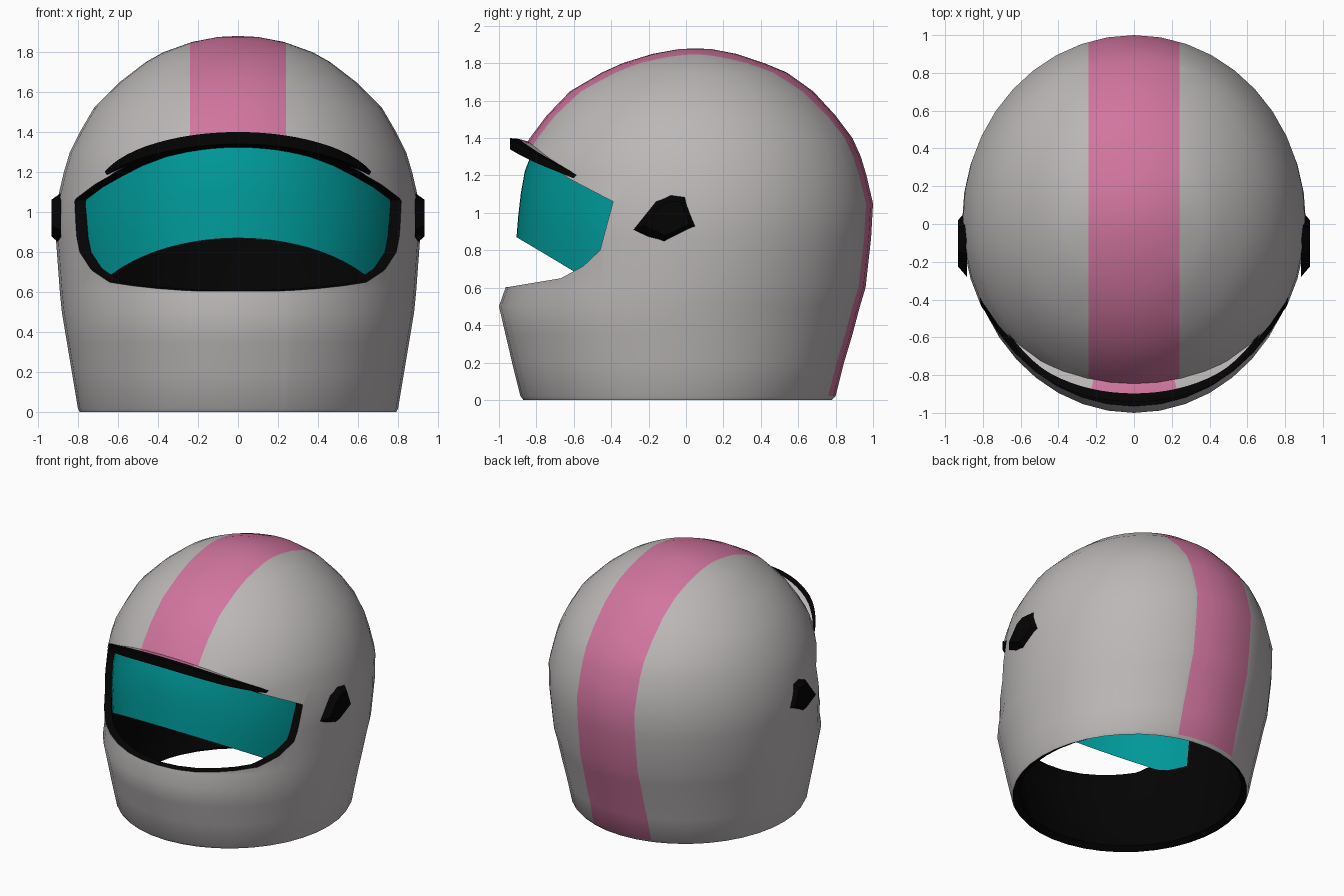
import bpy, bmesh, math

if "Cube" in bpy.data.objects:
    bpy.data.objects.remove(bpy.data.objects["Cube"])


def material(name, rgb):
    m = bpy.data.materials.new(name)
    m.diffuse_color = (*rgb, 1)
    m.use_nodes = True
    m.node_tree.nodes["Principled BSDF"].inputs["Base Color"].default_value = m.diffuse_color
    return m


GREY = material("shell grey", (0.50, 0.475, 0.475))
PINK = material("stripe pink", (0.64, 0.18, 0.345))
BLACK = material("trim black", (0.001, 0.001, 0.001))
TEAL = material("visor teal", (0.0, 0.31, 0.31))

# Shell sections: height, half width, front y, back y
RINGS = [
    (0.00, .79, -.87, .78), (0.02, .80, -.885, .80), (0.20, .83, -.93, .845),
    (0.35, .855, -.965, .89), (0.50, .88, -1.0, .93), (0.60, .89, -.965, .96),
    (0.87, .91, -.965, .99), (1.05, .905, -.95, 1.0), (1.20, .87, -.925, .965),
    (1.30, .84, -.895, .935), (1.40, .79, -.835, .89), (1.52, .72, -.745, .80),
    (1.65, .59, -.62, .68), (1.75, .46, -.45, .54), (1.80, .37, -.34, .42),
    (1.85, .23, -.18, .27), (1.875, .10, -.04, .14)]


def surface(phi, z, scale=1.0):
    """Point on the shell at angle phi from the front (towards +x) and height z."""
    for a, b in zip(RINGS, RINGS[1:]):
        if a[0] <= z <= b[0]:
            t = (z - a[0]) / (b[0] - a[0])
            w, f, k = (a[i] + (b[i] - a[i]) * t for i in (1, 2, 3))
            break
    yc, r = (f + k) / 2, (k - f) / 2
    return (w * scale * math.sin(phi), yc - r * scale * math.cos(phi), z)


def finish(name, bm, mats):
    me = bpy.data.meshes.new(name)
    bm.to_mesh(me)
    bm.free()
    for m in mats:
        me.materials.append(m)
    ob = bpy.data.objects.new(name, me)
    bpy.context.collection.objects.link(ob)
    return ob


def activate(ob):
    bpy.ops.object.select_all(action='DESELECT')
    ob.select_set(True)
    bpy.context.view_layer.objects.active = ob


def smooth(ob, angle=40):
    activate(ob)
    bpy.ops.object.shade_smooth_by_angle(angle=math.radians(angle))


def prism(bm, yz, x0, x1, shrink=1.0):
    """Extrude a side-view outline from x0 to x1."""
    cy = sum(p[0] for p in yz) / len(yz)
    cz = sum(p[1] for p in yz) / len(yz)
    a = [bm.verts.new((x0, y, z)) for y, z in yz]
    b = [bm.verts.new((x1, cy + (y - cy) * shrink, cz + (z - cz) * shrink)) for y, z in yz]
    n = len(yz)
    bm.faces.new(a)
    bm.faces.new(b[::-1])
    for i in range(n):
        bm.faces.new((a[i], b[i], b[(i + 1) % n], a[(i + 1) % n]))
    bmesh.ops.recalc_face_normals(bm, faces=bm.faces[:])


# Shell: lofted rings closed at the crown
N = 40
bm = bmesh.new()
rows = [[bm.verts.new(surface(2 * math.pi * i / N, r[0])) for i in range(N)] for r in RINGS]
for lo, hi in zip(rows, rows[1:]):
    for i in range(N):
        j = (i + 1) % N
        bm.faces.new((lo[i], lo[j], hi[j], hi[i]))
apex = bm.verts.new((0, 0.05, 1.88))
for i in range(N):
    bm.faces.new((rows[-1][i], rows[-1][(i + 1) % N], apex))

# Stripe: cut along the shell, then coloured by position
STRIPE = 0.24
for s in (-1, 1):
    bmesh.ops.bisect_plane(bm, geom=bm.verts[:] + bm.edges[:] + bm.faces[:], dist=1e-5,
                           plane_co=(s * STRIPE, 0, 0), plane_no=(1, 0, 0))
for f in bm.faces:
    c = f.calc_center_median()
    f.material_index = int(abs(c.x) < STRIPE and (c.y > 0 or c.z > 1.2) and c.z > 0.03)
shell = finish("helmet_shell", bm, [GREY, PINK, BLACK])

# Face opening cutter
bm = bmesh.new()
prism(bm, [(-1.3, .60), (-.94, .605), (-.67, .65), (-.55, .715), (-.46, .80), (-.39, 1.06),
           (-.62, 1.18), (-.84, 1.335), (-1.3, 1.38)], -1.3, 1.3)
for f in bm.faces:
    f.material_index = 2
cutter = finish("opening_cutter", bm, [GREY, PINK, BLACK])
cutter.hide_render = True

# Black lining and rim come from the shell thickness
sol = shell.modifiers.new("lining", 'SOLIDIFY')
sol.thickness, sol.offset = 0.05, -1
sol.material_offset = sol.material_offset_rim = 2
cut = shell.modifiers.new("opening", 'BOOLEAN')
cut.operation, cut.solver, cut.object = 'DIFFERENCE', 'EXACT', cutter
activate(shell)
for name in ("lining", "opening"):
    bpy.ops.object.modifier_apply(modifier=name)
bpy.data.objects.remove(cutter)
smooth(shell)


def visor_top(phi):
    return 1.34 - 0.45 * (1 - math.cos(phi))


def visor_bottom(phi):
    return max(0.64, 0.87 - 0.54 * (1 - math.cos(phi)))


# Visor: curved sheet inside the opening
bm = bmesh.new()
cols = []
for i in range(29):
    p = math.radians(-67 + 134 * i / 28)
    b, t = visor_bottom(p), visor_top(p)
    cols.append([bm.verts.new(surface(p, b + (t - b) * k / 4, 0.94)) for k in range(5)])
for a, b in zip(cols, cols[1:]):
    for k in range(4):
        bm.faces.new((a[k], b[k], b[k + 1], a[k + 1]))
smooth(finish("visor", bm, [TEAL]))

# Brim: flared lip of the shell over the visor, black on its edge and underside
bm = bmesh.new()
STEPS, END = 26, 50
cols = []
for i in range(STEPS + 1):
    d = -END + 2 * END * i / STEPS
    p = math.radians(d)
    k = 1 - (abs(d) / END) ** 3
    z, h = visor_top(p), 0.025 + 0.035 * k
    section = [(0.95, -0.01), (1.0 + 0.10 * k, 0), (1.0 + 0.10 * k, h),
               (0.99 + 0.06 * k, h - 0.004), (0.96, h - 0.025)]
    col = []
    for scale, dz in section:
        x, y, _ = surface(p, z + 0.03, scale)
        col.append(bm.verts.new((x, y, z + dz)))
    cols.append(col)
for a, b in zip(cols, cols[1:]):
    for k in range(5):
        f = bm.faces.new((a[k], b[k], b[(k + 1) % 5], a[(k + 1) % 5]))
        inside = abs(f.calc_center_median().x) < STRIPE - 0.02
        f.material_index = (1 if inside else 0) if k == 3 else 2
for end in (cols[0], cols[-1][::-1]):
    bm.faces.new(end).material_index = 2
bmesh.ops.recalc_face_normals(bm, faces=bm.faces[:])
smooth(finish("visor_brim", bm, [GREY, PINK, BLACK]), 30)

# Visor pivots on both sides
for side, s in (("left", 1), ("right", -1)):
    bm = bmesh.new()
    prism(bm, [(-.28, .91), (-.16, 1.06), (-.08, 1.095), (0, 1.09), (.07, .92), (-.12, .835)],
          s * 0.885, s * 0.932, 0.7)
    finish("pivot_" + side, bm, [BLACK])
